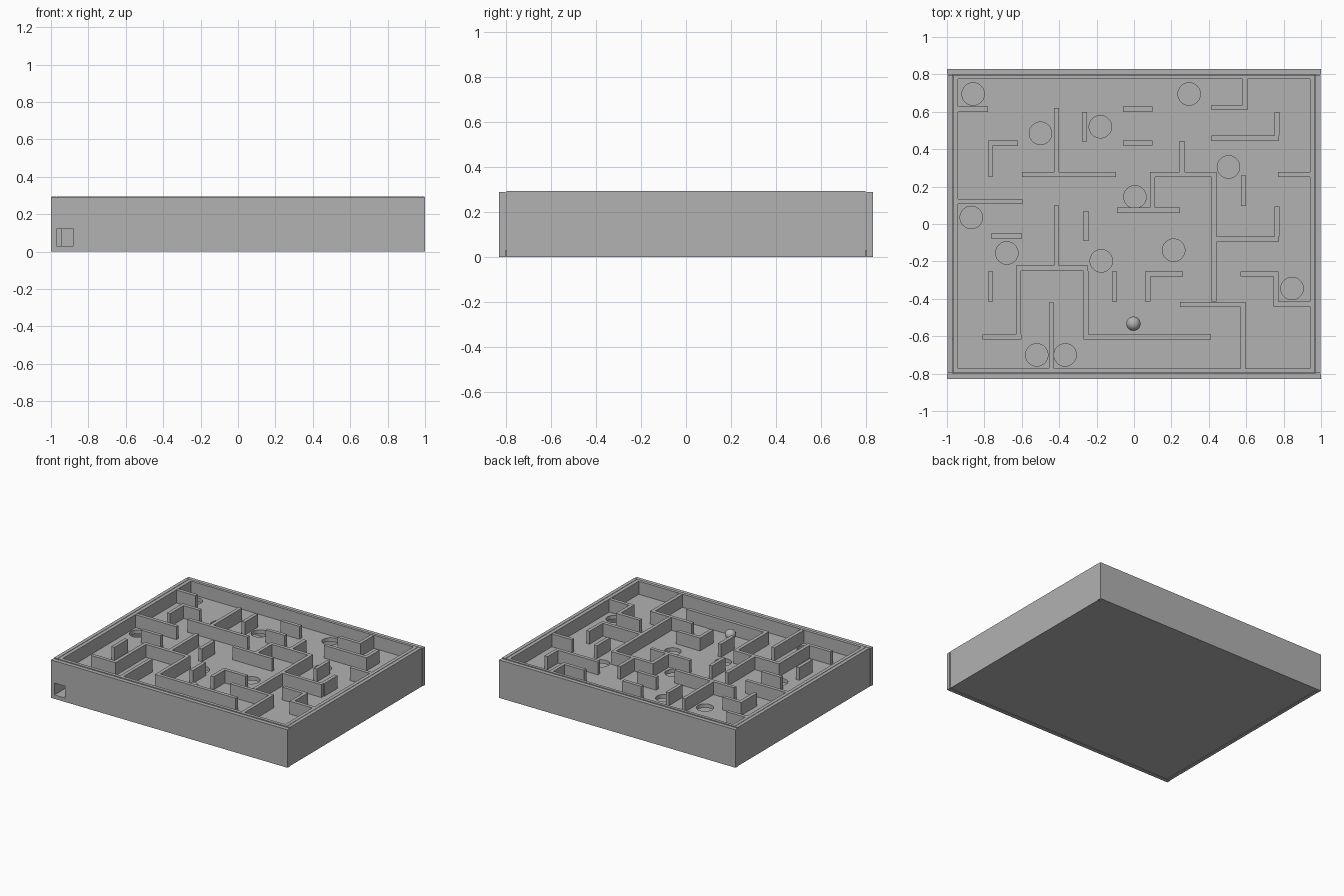
import bpy

if "Cube" in bpy.data.objects:
    bpy.data.objects.remove(bpy.data.objects["Cube"])

grey = bpy.data.materials.new("dark_grey")
grey.diffuse_color = (0.445, 0.445, 0.445, 1)
grey.use_nodes = True
grey.node_tree.nodes["Principled BSDF"].inputs["Base Color"].default_value = grey.diffuse_color

def box(name, x0, x1, y0, y1, z0, z1):
    bpy.ops.mesh.primitive_cube_add(size=1, location=((x0+x1)/2, (y0+y1)/2, (z0+z1)/2))
    o = bpy.context.object
    o.name = name
    o.scale = (x1-x0, y1-y0, z1-z0)
    bpy.ops.object.transform_apply(location=True, rotation=False, scale=True)
    o.data.materials.append(grey)
    return o

def cut(target, cutter):
    m = target.modifiers.new("cut", 'BOOLEAN')
    m.operation = 'DIFFERENCE'
    m.solver = 'EXACT'
    m.object = cutter
    bpy.ops.object.select_all(action='DESELECT')
    bpy.context.view_layer.objects.active = target
    target.select_set(True)
    bpy.ops.object.modifier_apply(modifier=m.name)

RIM, TOP, FLOOR, T = 0.29, 0.295, 0.195, 0.027
GAP = 0.003     # fine joint between the boards

# outer case boards and raised inner frame
front = box("front_board", -1, 1, -0.83, -0.80, 0, RIM)
box("back_board", -1, 1, 0.80, 0.83, 0, RIM)
inner_front = box("inner_front_rail", -0.94, 0.94, -0.80 + GAP, -0.772, 0.03, TOP)
box("inner_back_rail", -0.94, 0.94, 0.775, 0.80 - GAP, 0.03, TOP)
for side, s in (("left", -1), ("right", 1)):
    box(side + "_board", *sorted((s*(1 - GAP), s*0.97)), -0.80 + GAP, 0.80 - GAP, 0, TOP)
    box("inner_" + side + "_rail", *sorted((s*(0.97 - GAP), s*0.94)),
        -0.80 + GAP, 0.80 - GAP, 0.14, TOP)
    # the lower part leaves room for the exit at the front
    box("lower_" + side + "_rail", *sorted((s*0.97, s*0.94)), -0.62, 0.80 - GAP, 0.03, 0.14)
box("bottom_panel", -0.97, 0.97, -0.80, 0.80, 0.003, 0.03)

# ball exit opening at the front left
exit_cut = box("exit_cutter", -0.97, -0.88, -0.9, -0.76, 0.03, 0.12)
cut(front, exit_cut)
cut(inner_front, exit_cut)
bpy.data.objects.remove(exit_cut)

# playing floor with round holes
floor = box("playing_floor", -0.94, 0.94, -0.772, 0.775, FLOOR - 0.03, FLOOR)
holes = [(-.86, .695), (-.50, .485), (-.18, .52), (.295, .695), (.505, .305),
         (.005, .145), (-.87, .035), (-.68, -.155), (-.175, -.197), (.212, -.14),
         (.845, -.345), (-.52, -.70), (-.368, -.70)]
for x, y in holes:
    bpy.ops.mesh.primitive_cylinder_add(vertices=48, radius=0.06, depth=0.2, location=(x, y, FLOOR))
    c = bpy.context.object
    c.data.materials.append(grey)
    cut(floor, c)
    bpy.data.objects.remove(c)
bpy.ops.object.shade_smooth_by_angle()

# maze walls running along x: start, end, lower edge
across = [(-.94, -.78, .60), (-.78, -.62, .42), (-.60, -.095, .25), (-.06, .10, .60),
          (-.06, .10, .42), (.415, .58, .61), (.415, .775, .445), (.085, .44, .25),
          (-.09, .245, .06), (.77, .94, .25), (-.94, -.595, .107), (-.63, -.245, -.25),
          (-.81, -.602, -.617), (-.27, .412, -.617), (-.765, -.60, -.077),
          (.06, .262, -.282), (.44, .772, -.095), (.57, .772, -.282),
          (.745, .94, -.442), (.245, .57, -.445)]
for i, (x0, x1, y) in enumerate(across):
    box(f"maze_wall_across_{i}", x0, x1, y, y + T, FLOOR, TOP - 0.002)

# maze walls running along y: left edge, start, end
along = [(-.78, .255, .42), (-.427, .277, .62), (-.278, .44, .60), (.58, .61, .775),
         (.75, .472, .60), (.243, .277, .443), (.085, .087, .25), (.415, -.415, .25),
         (.572, .097, .258), (-.427, -.223, .10), (-.63, -.59, -.25), (-.27, -.59, -.25),
         (-.27, -.09, .07), (-.78, -.415, -.255), (-.455, -.772, -.42),
         (-.118, -.415, -.255), (.06, -.415, -.282), (.75, -.068, .093),
         (.745, -.415, -.282), (.57, -.772, -.418)]
for i, (x, y0, y1) in enumerate(along):
    box(f"maze_wall_along_{i}", x, x + T, y0, y1, FLOOR, TOP - 0.002)

# ball
bpy.ops.mesh.primitive_uv_sphere_add(segments=32, ring_count=16, radius=0.038,
                                     location=(-0.003, -0.533, FLOOR + 0.038))
ball = bpy.context.object
ball.name = "ball"
ball.data.materials.append(grey)
bpy.ops.object.shade_smooth()
